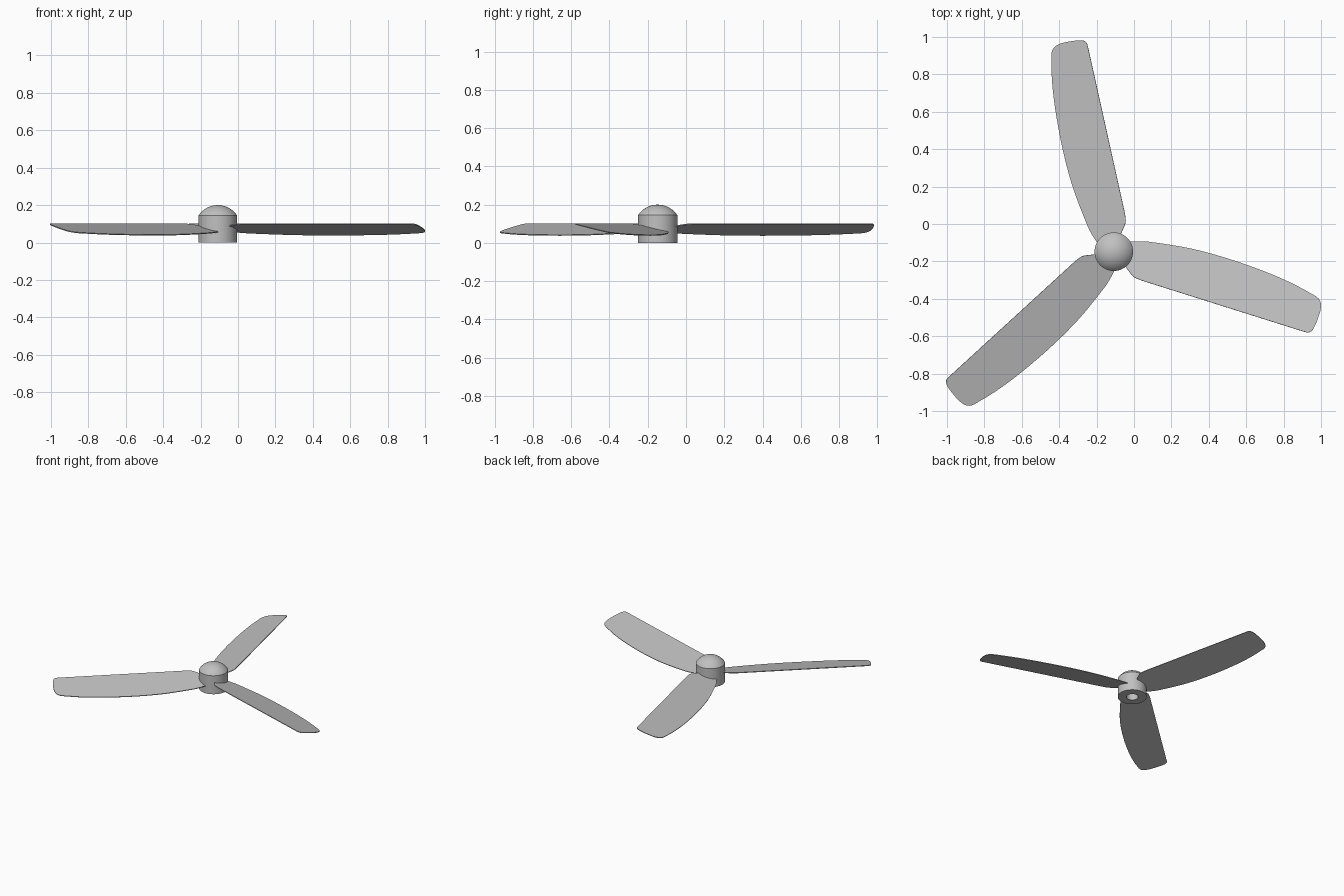
import bpy, bmesh, math
from mathutils import Vector, Matrix

cube = bpy.data.objects.get("Cube")
if cube:
    bpy.data.objects.remove(cube, do_unlink=True)

HUB = Vector((-0.108, -0.148, 0))
HUB_R, HUB_SIDE, HUB_TOP = 0.103, 0.145, 0.2
HOLE_R, HOLE_DEPTH = 0.042, 0.11

grey = bpy.data.materials.new("light_grey")
grey.use_nodes = True
colour = (0.53, 0.53, 0.53, 1)
grey.diffuse_color = colour
grey.node_tree.nodes["Principled BSDF"].inputs["Base Color"].default_value = colour


def make_object(name, bm):
    bmesh.ops.recalc_face_normals(bm, faces=bm.faces)
    mesh = bpy.data.meshes.new(name)
    bm.to_mesh(mesh)
    bm.free()
    mesh.materials.append(grey)
    obj = bpy.data.objects.new(name, mesh)
    bpy.context.collection.objects.link(obj)
    return obj


def smooth_path(points, steps=5):
    """Points along a Catmull-Rom curve through the given points."""
    p = [Vector(q) for q in points]
    p = [2 * p[0] - p[1]] + p + [2 * p[-1] - p[-2]]
    path = []
    for a, b, c, d in zip(p, p[1:], p[2:], p[3:]):
        for i in range(steps):
            t = i / steps
            path.append(0.5 * (2 * b + (c - a) * t + (2 * a - 5 * b + 4 * c - d) * t**2
                               + (3 * b - a - 3 * c + d) * t**3))
    return path + [p[-2]]


# Hub: lathed cylinder with a domed cap and a shaft socket underneath
cap = HUB_TOP - HUB_SIDE
dome_r = (HUB_R**2 + cap**2) / (2 * cap)
rim = math.asin(HUB_R / dome_r)
profile = [(0, HOLE_DEPTH), (HOLE_R, HOLE_DEPTH), (HOLE_R, 0), (HUB_R, 0)]
for i in range(11):
    a = rim * (1 - i / 10)
    profile.append((dome_r * math.sin(a), HUB_TOP - dome_r + dome_r * math.cos(a)))
bm = bmesh.new()
verts = [bm.verts.new((r, 0, z)) for r, z in profile]
edges = [bm.edges.new(pair) for pair in zip(verts, verts[1:])]
bmesh.ops.spin(bm, geom=verts + edges, cent=(0, 0, 0), axis=(0, 0, 1),
               angle=math.tau, steps=64)
bmesh.ops.remove_doubles(bm, verts=bm.verts, dist=1e-5)
hub = make_object("hub", bm)
hub.location = HUB
bpy.context.view_layer.objects.active = hub
hub.select_set(True)
bpy.ops.object.shade_smooth_by_angle(angle=math.radians(30))
hub.select_set(False)

# Blade outline: distance from the hub, distance from the straight edge
root = [(0.048, 0.075), (0.078, 0.05), (0.104, 0.03), (0.142, 0.006), (0.187, 0)]
tip = [(1.1, 0), (1.125, 0.004), (1.142, 0.031), (1.149, 0.107), (1.144, 0.157),
       (1.126, 0.187), (1.099, 0.2)]
curved_edge = [(1.099, 0.2), (0.965, 0.226), (0.802, 0.243), (0.59, 0.25),
               (0.383, 0.241), (0.183, 0.212), (0.115, 0.196), (0.05, 0.172)]
outline = smooth_path(root) + smooth_path(tip)[:-1] + smooth_path(curved_edge)

# Three thin pitched blades, the straight edge raised
for n in range(3):
    turn = Matrix.Rotation(math.radians(-17.5 + 120 * n), 4, "Z")
    bm = bmesh.new()
    bm.faces.new([bm.verts.new(HUB + turn @ Vector((u, v - 0.102, 0.1 - 0.24 * v)))
                  for u, v in outline])
    blade = make_object(f"blade_{n + 1}", bm)
    plate = blade.modifiers.new("thickness", "SOLIDIFY")
    plate.thickness = 0.005
    plate.offset = 0
